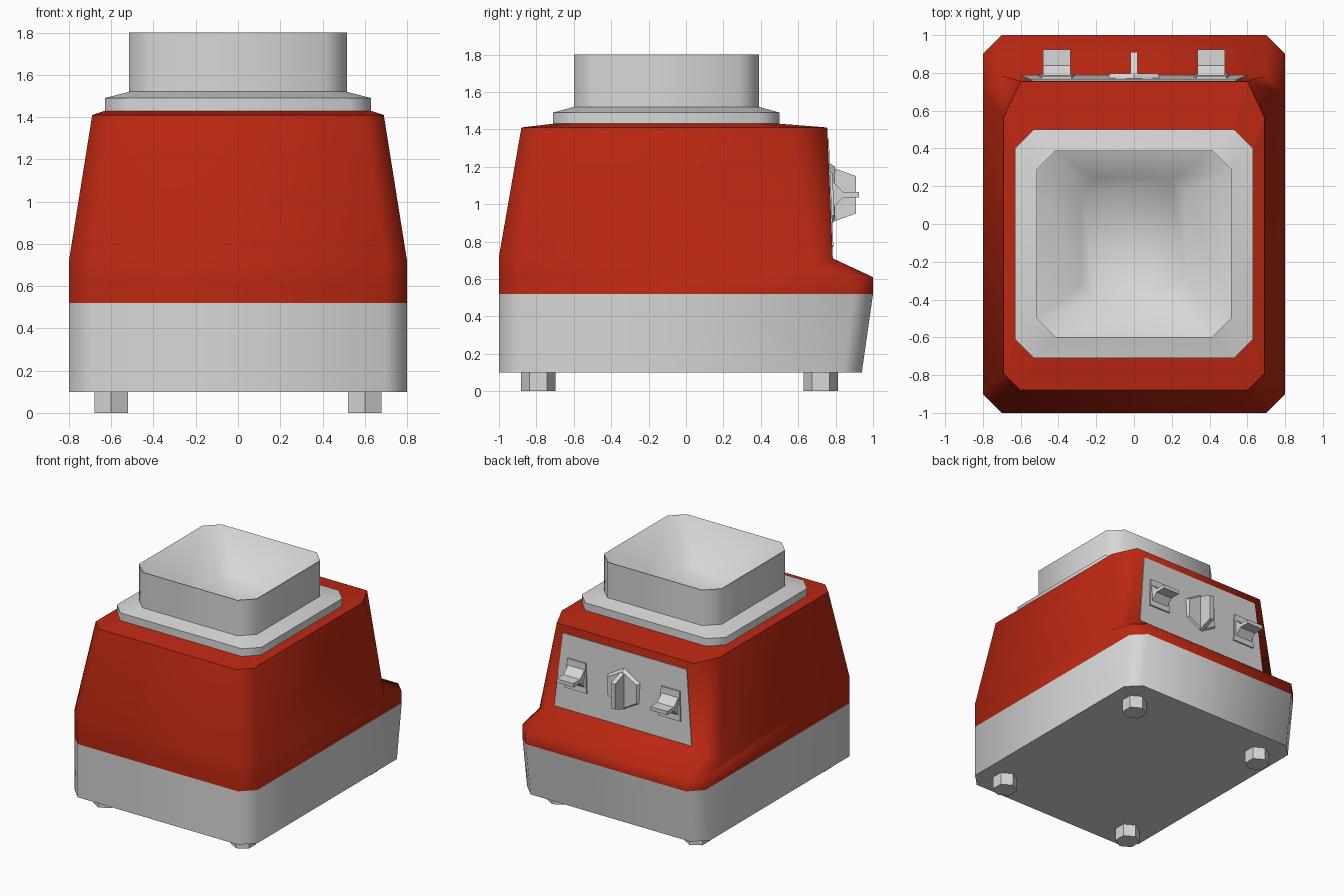
import bpy, bmesh, math
from mathutils import Matrix

cube = bpy.data.objects.get("Cube")
if cube:
    bpy.data.objects.remove(cube, do_unlink=True)


def material(name, rgb):
    m = bpy.data.materials.new(name)
    m.use_nodes = True
    m.diffuse_color = (*rgb, 1)
    m.node_tree.nodes["Principled BSDF"].inputs["Base Color"].default_value = (*rgb, 1)
    return m


RED = material("red_paint", (0.51, 0.021, 0.006))
GREY = material("light_grey", (0.68, 0.68, 0.68))


def finish(name, bm, mat, angle=None):
    """Turn a bmesh into a named, coloured object."""
    bmesh.ops.recalc_face_normals(bm, faces=bm.faces)
    mesh = bpy.data.meshes.new(name)
    bm.to_mesh(mesh)
    bm.free()
    mesh.materials.append(mat)
    obj = bpy.data.objects.new(name, mesh)
    bpy.context.collection.objects.link(obj)
    if angle:
        bpy.ops.object.select_all(action="DESELECT")
        obj.select_set(True)
        bpy.context.view_layer.objects.active = obj
        bpy.ops.object.shade_smooth_by_angle(angle=math.radians(angle))
    return obj


def ring(x, front, back, cut, z, back_cut=None, z_back=None, z_side=None):
    """Rectangle with cut corners; the back may sit at another height."""
    bx, by = back_cut or (cut, cut)
    zb = z if z_back is None else z_back
    zs = zb if z_side is None else z_side
    half = [(x - cut, front, z), (x, front + cut, z),
            (x, back - by, zs), (x - bx, back, zb)]
    return half + [(-px, py, pz) for px, py, pz in reversed(half)]


def loft(name, rings, mat, angle=None, cap_start=True, cap_end=True):
    bm = bmesh.new()
    loops = [[bm.verts.new(p) for p in r] for r in rings]
    for a, b in zip(loops, loops[1:]):
        for i in range(len(a)):
            j = (i + 1) % len(a)
            bm.faces.new((a[i], a[j], b[j], b[i]))
    if cap_start:
        bm.faces.new(loops[0])
    if cap_end:
        bm.faces.new(loops[-1])
    return finish(name, bm, mat, angle)


def side_profile(name, points, x, half_width, mat):
    """Extrude a (y, z) outline along x."""
    loft(name, [[(x + s * half_width, y, z) for y, z in points] for s in (-1, 1)], mat)


def wall_y(z):
    """Depth of the sloping control face at a height."""
    return 0.785 - 0.043 * (z - 0.71)


# Base tray
loft("base", [ring(0.8, -1, 0.94, 0.1, 0.10), ring(0.8, -1, 1, 0.1, 0.52)], GREY, 55)

# Painted housing with the rear ledge
housing_top = ring(0.69, -0.88, 0.755, 0.09, 1.41, back_cut=(0.09, 0.19))
loft("housing", [
    ring(0.8, -1, 1, 0.1, 0.52),
    ring(0.8, -1, 1, 0.1, 0.62, z_back=0.61),
    ring(0.8, -1, 0.785, 0.1, 0.72, back_cut=(0.1, 0.1), z_back=0.71, z_side=0.66),
    housing_top], RED, 68, cap_end=False)
loft("housing_lid", [housing_top, ring(0.63, -0.71, 0.5, 0.1, 1.43)], RED)

# Collar and hollow receptacle
loft("collar", [
    ring(0.63, -0.71, 0.5, 0.1, 1.43),
    ring(0.63, -0.71, 0.5, 0.1, 1.49),
    ring(0.515, -0.6, 0.39, 0.1, 1.52)], GREY, 50, cap_end=False)
loft("receptacle", [
    ring(0.515, -0.6, 0.39, 0.1, 1.5),
    ring(0.515, -0.6, 0.39, 0.1, 1.8),
    ring(0.51, -0.595, 0.385, 0.1, 1.8),
    ring(0.28, -0.4, 0.24, 0.08, 1.5)], GREY, 55, cap_start=False)

# Feet
for fy, place in ((-0.79, "front"), (0.72, "rear")):
    for sx, side in ((1, "left"), (-1, "right")):
        bm = bmesh.new()
        bmesh.ops.create_cone(bm, cap_ends=True, segments=6, radius1=0.092, radius2=0.092,
                              depth=0.11, matrix=Matrix.Translation((sx * 0.6, fy, 0.055)))
        finish(f"{place}_{side}_foot", bm, GREY)

# Control panel plate
outline = [(-0.6, 0.77), (0.6, 0.77), (0.54, 1.35), (-0.54, 1.35)]
loft("control_panel", [[(x, wall_y(z) + d, z) for x, z in outline]
                       for d in (-0.002, 0.006)], GREY)

# Dial with pointer fin
bm = bmesh.new()
turn = Matrix.Translation((0, 0.782, 1.055)) @ Matrix.Rotation(math.radians(-90), 4, "X")
bmesh.ops.create_cone(bm, cap_ends=True, segments=6, radius1=0.165, radius2=0.145,
                      depth=0.03, matrix=turn)
finish("dial", bm, GREY)
side_profile("dial_pointer", [(0.77, 0.9), (0.91, 0.95), (0.91, 1.15), (0.77, 1.2)],
             0, 0.018, GREY)

# Paddle switches
for sx, side in ((1, "left"), (-1, "right")):
    x = sx * 0.41
    frame = [(-0.095, 0.94), (0.095, 0.94), (0.08, 1.17), (-0.08, 1.17)]
    loft(f"{side}_switch_frame", [[(x + fx, wall_y(z) + d, z) for fx, z in frame]
                                  for d in (0, 0.018)], GREY)
    side_profile(f"{side}_switch_paddle",
                 [(0.775, 0.97), (0.84, 1.035), (0.925, 1.035),
                  (0.925, 1.065), (0.84, 1.065), (0.775, 1.13)], x, 0.073, GREY)
